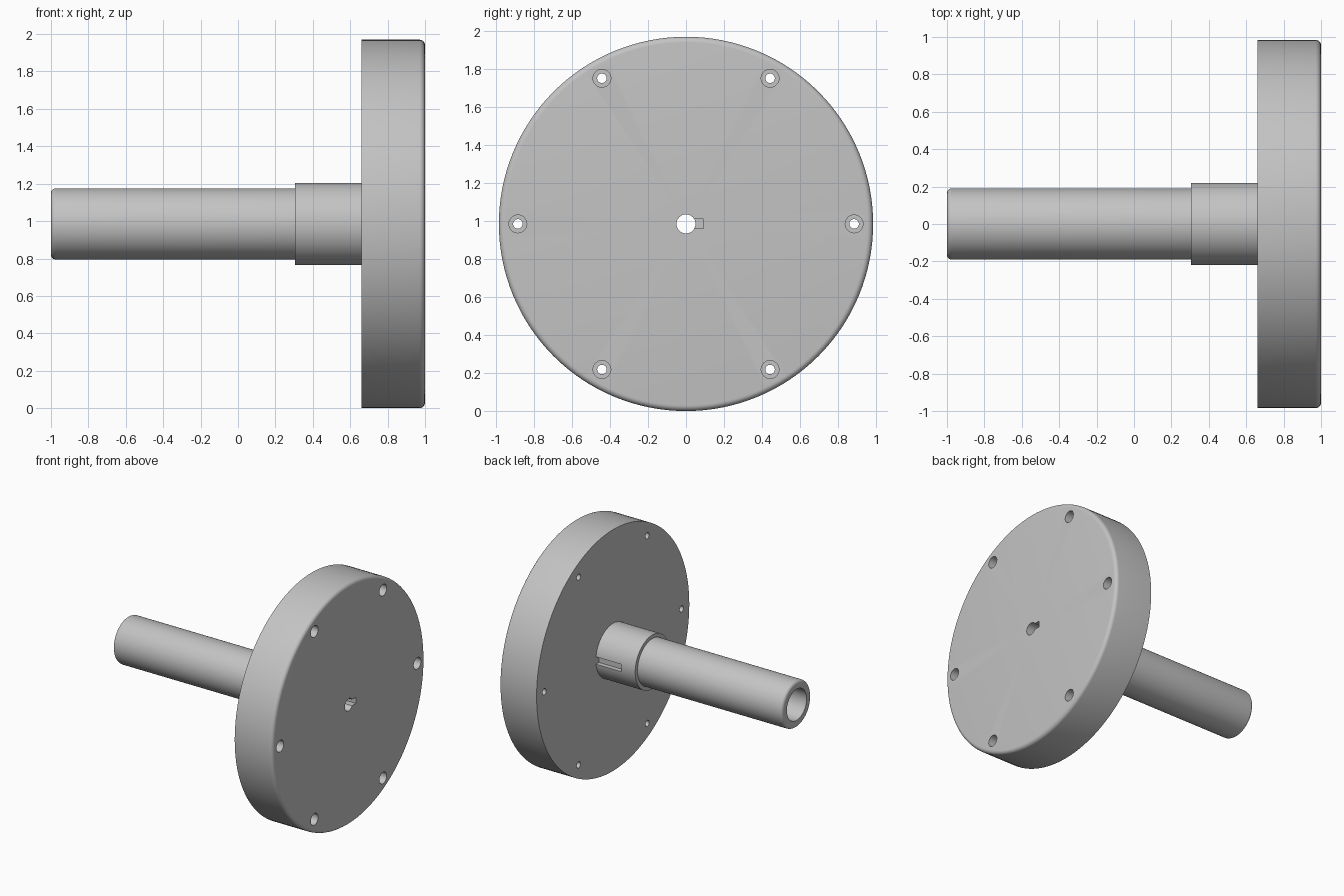
import bpy, bmesh
from math import cos, sin, pi, radians
from mathutils import Matrix, Vector

cube = bpy.data.objects.get("Cube")
if cube:
    bpy.data.objects.remove(cube, do_unlink=True)

AXIS_Z = 0.985
STEPS = 128

steel = bpy.data.materials.new("plain grey steel")
steel.use_nodes = True
GREY = (0.55, 0.55, 0.55, 1)
steel.diffuse_color = GREY
steel.node_tree.nodes["Principled BSDF"].inputs["Base Color"].default_value = GREY


def make_object(name, bm):
    bmesh.ops.recalc_face_normals(bm, faces=bm.faces)
    mesh = bpy.data.meshes.new(name)
    bm.to_mesh(mesh)
    bm.free()
    mesh.materials.append(steel)
    ob = bpy.data.objects.new(name, mesh)
    bpy.context.collection.objects.link(ob)
    return ob


def lathe(name, profile):
    """Turn a closed (x, radius) profile around the shaft axis."""
    bm = bmesh.new()
    rings = []
    for i in range(STEPS):
        a = 2 * pi * i / STEPS
        rings.append([bm.verts.new((x, r * cos(a), AXIS_Z + r * sin(a))) for x, r in profile])
    n = len(profile)
    for i in range(STEPS):
        a, b = rings[i], rings[(i + 1) % STEPS]
        for j in range(n):
            k = (j + 1) % n
            bm.faces.new((a[j], a[k], b[k], b[j]))
    return make_object(name, bm)


def fillet(x, r, size, side):
    """Rounded outer corner; side is +1 or -1 along x, starting on the rim."""
    return [(x - side * size * (1 - sin(t)), r - size * (1 - cos(t)))
            for t in (pi / 2 * i / 6 for i in range(7))]


def add_rod(bm, x0, x1, y, z, radius):
    m = Matrix.Translation(((x0 + x1) / 2, y, z)) @ Matrix.Rotation(pi / 2, 4, 'Y')
    bmesh.ops.create_cone(bm, cap_ends=True, segments=32, radius1=radius,
                          radius2=radius, depth=x1 - x0, matrix=m)


def add_box(bm, low, high):
    low, high = Vector(low), Vector(high)
    m = Matrix.Translation((low + high) / 2) @ Matrix.Diagonal((*(high - low), 1))
    bmesh.ops.create_cube(bm, size=1, matrix=m)


def cut(ob, bm):
    cutter = make_object("cutter", bm)
    cutter.hide_render = True
    mod = ob.modifiers.new("cut", 'BOOLEAN')
    mod.operation = 'DIFFERENCE'
    mod.solver = 'EXACT'
    mod.object = cutter
    bpy.ops.object.select_all(action='DESELECT')
    bpy.context.view_layer.objects.active = ob
    ob.select_set(True)
    bpy.ops.object.modifier_apply(modifier=mod.name)
    bpy.data.objects.remove(cutter, do_unlink=True)


# Flange disc with a rounded front rim and a central hole
flange = lathe("flange_disc",
               [(0.66, 0.05), (0.66, 0.985)] + fillet(1.0, 0.985, 0.03, 1) + [(1.0, 0.05)])

# Hub collar behind the flange
hub = lathe("hub_collar", [(0.305, 0.05), (0.305, 0.22), (0.66, 0.22), (0.66, 0.05)])

# Hollow shaft with a rounded free end
shaft = lathe("hollow_shaft",
              [(0.305, 0.127), (0.305, 0.19)] + fillet(-1.0, 0.19, 0.025, -1) + [(-1.0, 0.127)])

# Bolt holes: narrow through holes, then wide counterbores
for x0, x1, radius in ((0.5, 1.2, 0.025), (0.82, 1.2, 0.047)):
    holes = bmesh.new()
    for i in range(6):
        a = radians(60 * i)
        add_rod(holes, x0, x1, 0.885 * cos(a), AXIS_Z + 0.885 * sin(a), radius)
    cut(flange, holes)

# Blind keyway beside the central hole
key = bmesh.new()
add_box(key, (0.86, 0, AXIS_Z - 0.025), (1.1, 0.093, AXIS_Z + 0.025))
cut(flange, key)

# Key slot in the side of the hub
slot = bmesh.new()
add_box(slot, (0.43, 0.18, AXIS_Z - 0.03), (0.7, 0.3, AXIS_Z + 0.03))
cut(hub, slot)

# Smooth curved walls, crisp edges
bpy.ops.object.select_all(action='DESELECT')
for ob in (flange, hub, shaft):
    ob.select_set(True)
bpy.context.view_layer.objects.active = flange
bpy.ops.object.shade_smooth_by_angle(angle=radians(30))
